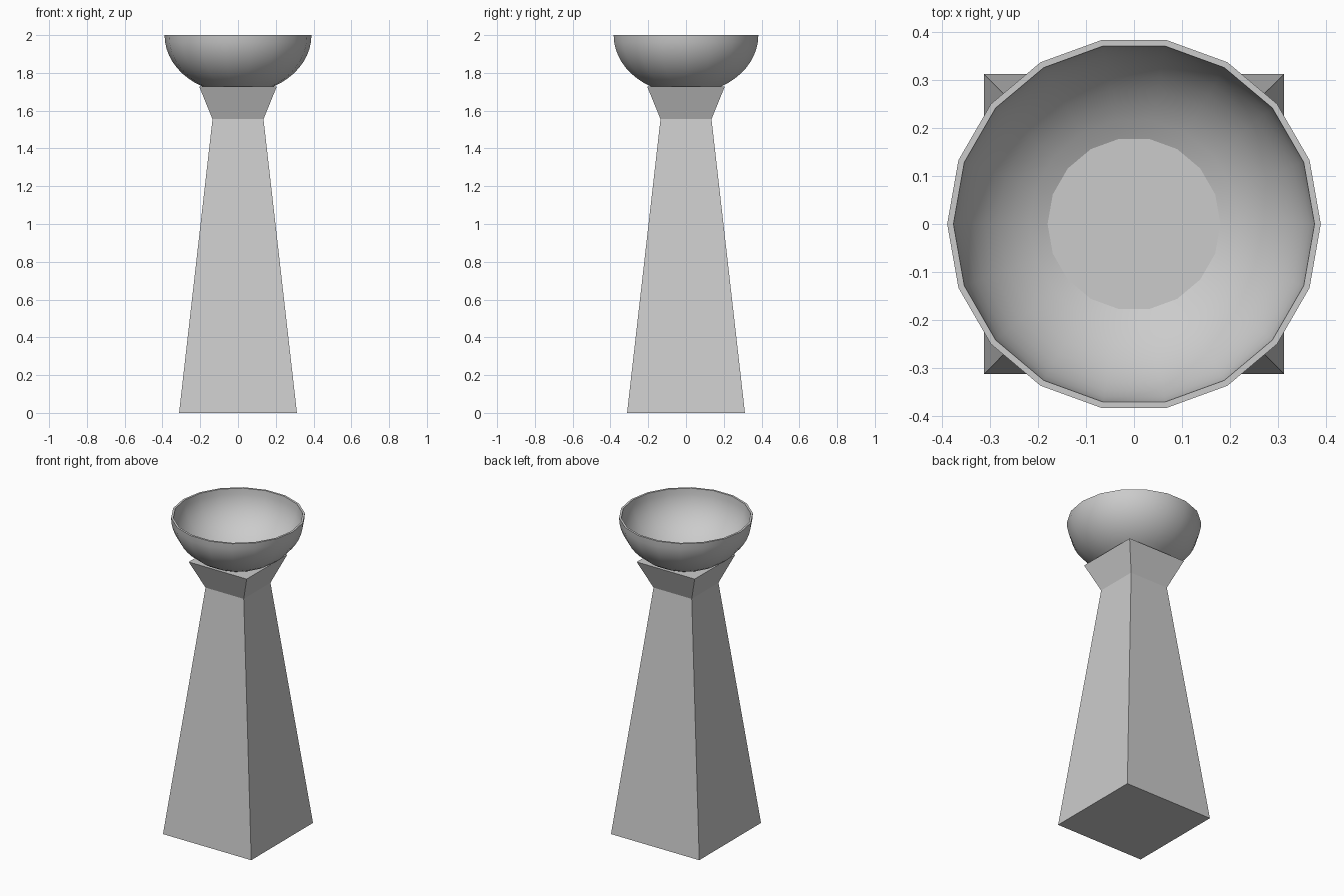
import bpy, bmesh
from math import sin, cos, pi, radians, asin, sqrt

if "Cube" in bpy.data.objects:
    bpy.data.objects.remove(bpy.data.objects["Cube"])


def make_object(name, rings):
    """Skin a list of equal-length vertex rings and cap both ends."""
    bm = bmesh.new()
    loops = [[bm.verts.new(p) for p in ring] for ring in rings]
    n = len(loops[0])
    for a, b in zip(loops, loops[1:]):
        for i in range(n):
            j = (i + 1) % n
            bm.faces.new((a[i], a[j], b[j], b[i]))
    bm.faces.new(loops[0][::-1])
    bm.faces.new(loops[-1])
    bmesh.ops.recalc_face_normals(bm, faces=bm.faces)
    mesh = bpy.data.meshes.new(name)
    bm.to_mesh(mesh)
    bm.free()
    obj = bpy.data.objects.new(name, mesh)
    bpy.context.collection.objects.link(obj)
    return obj


def square(h, z):
    return [(-h, -h, z), (h, -h, z), (h, h, z), (-h, h, z)]


def circle(r, z, sides=18):
    return [(r * cos(2 * pi * i / sides), r * sin(2 * pi * i / sides), z)
            for i in range(sides)]


def bowl_curve(rim, floor, z_floor, steps=9):
    """Quarter-ellipse profile from the floor up to the rim at z = 2."""
    start = asin(floor / rim)
    depth = (2 - z_floor) / cos(start)
    angles = [start + (pi / 2 - start) * k / steps for k in range(steps + 1)]
    return [(rim * sin(a), 2 - depth * cos(a)) for a in angles]


# Tapered pedestal with flared capital
make_object("pedestal", [square(0.312, 0), square(0.135, 1.555), square(0.205, 1.727)])

# Thin-walled bowl: outside up to the rim, then inside down to the floor
outer = bowl_curve(0.389, 0.187, 1.727)
inner = bowl_curve(0.376, 0.18, 1.738)
bowl = make_object("bowl", [circle(r, z) for r, z in outer + inner[::-1]])
bpy.context.view_layer.objects.active = bowl
bowl.select_set(True)
bpy.ops.object.shade_smooth_by_angle(angle=radians(22))
